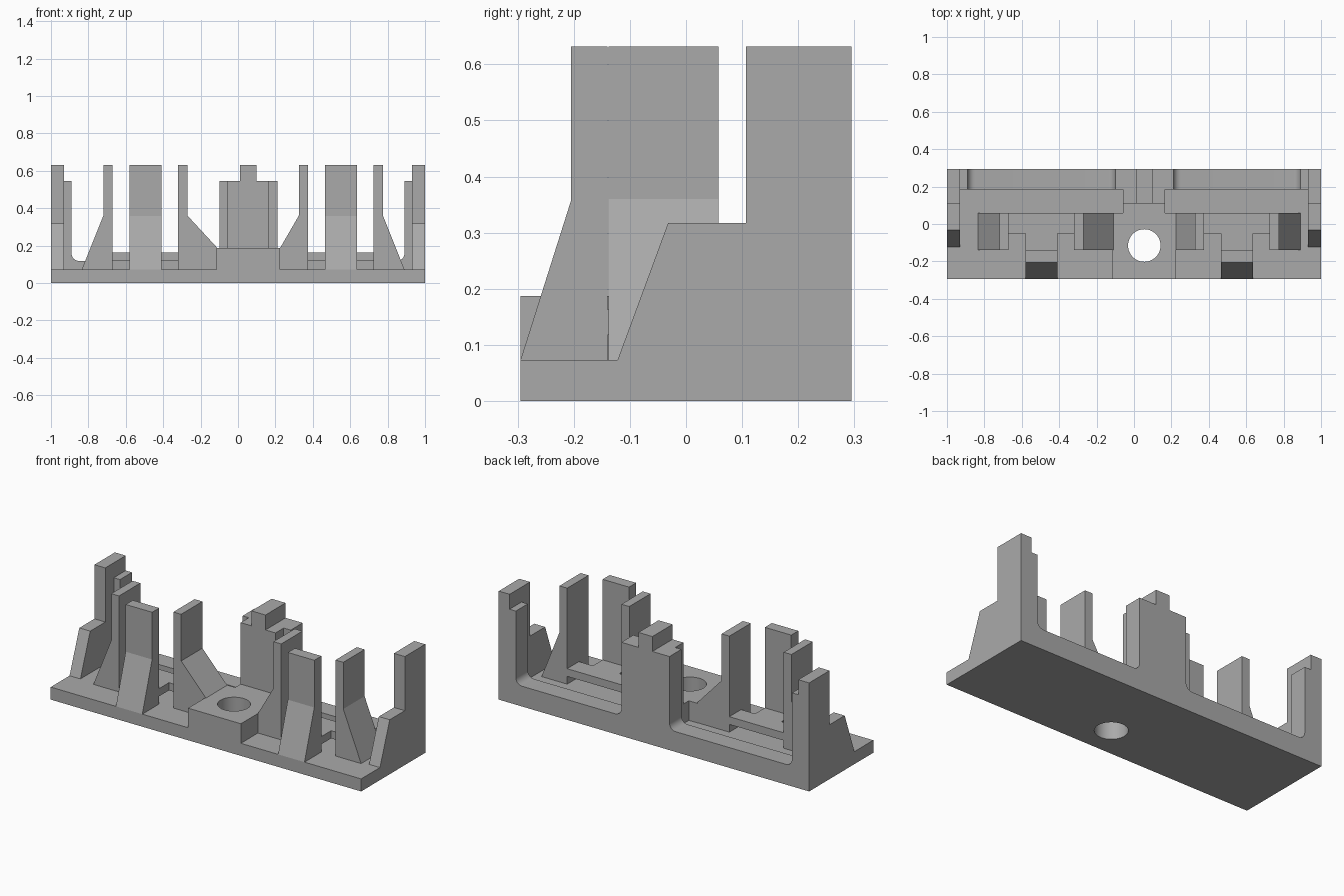
import bpy
import bmesh
from math import sin, cos, pi
from mathutils import Vector

if "Cube" in bpy.data.objects:
    bpy.data.objects.remove(bpy.data.objects["Cube"], do_unlink=True)

grey = bpy.data.materials.new("plain_grey")
grey.use_nodes = True
grey.diffuse_color = (0.4, 0.4, 0.4, 1)
grey.node_tree.nodes["Principled BSDF"].inputs["Base Color"].default_value = (0.4, 0.4, 0.4, 1)

MID = 0.055      # middle of the central post
BASE = 0.073     # base thickness
TOP = 0.632      # height of the tall posts
BACK = 0.295     # half depth


def prism(name, outline, axis, lo, hi):
    """Extrude a 2D outline along an axis; the outline uses the other two axes in order."""
    bm = bmesh.new()

    def place(p, t):
        co = list(p)
        co.insert("xyz".index(axis), t)
        return Vector(co)

    face = bm.faces.new([bm.verts.new(place(p, lo)) for p in outline])
    grown = bmesh.ops.extrude_face_region(bm, geom=[face])["geom"]
    move = place((0, 0), hi - lo)
    bmesh.ops.translate(bm, vec=move, verts=[g for g in grown if isinstance(g, bmesh.types.BMVert)])
    bmesh.ops.recalc_face_normals(bm, faces=bm.faces)
    mesh = bpy.data.meshes.new(name)
    bm.to_mesh(mesh)
    bm.free()
    mesh.materials.append(grey)
    obj = bpy.data.objects.new(name, mesh)
    bpy.context.collection.objects.link(obj)
    return obj


def box(name, x, y, z):
    return prism(name, [(x[0], y[0]), (x[1], y[0]), (x[1], y[1]), (x[0], y[1])], "z", *z)


def fillet(x, side, z=0.118, r=0.04):
    """Rounded inner corner running down from a wall at x onto a floor on the given side."""
    return [(x + side * r * (1 - cos(a)), z + r * (1 - sin(a)))
            for a in (i * pi / 16 for i in range(9))]


def smooth(obj):
    bpy.ops.object.select_all(action="DESELECT")
    obj.select_set(True)
    bpy.context.view_layer.objects.active = obj
    bpy.ops.object.shade_smooth_by_angle(angle=0.5)


# Base plate and raised screw block, both pierced by the screw hole
base = box("base_plate", (-1, 1), (-BACK, BACK), (0, BASE))
block = prism("screw_block",
              [(-0.115, -BACK), (0.225, -BACK), (0.225, 0.06), (0.165, 0.06),
               (0.165, 0.11), (-0.06, 0.11), (-0.06, 0.06), (-0.115, 0.06)],
              "z", BASE, 0.187)
ring = [(MID + 0.087 * cos(i * pi / 24), -0.115 + 0.087 * sin(i * pi / 24)) for i in range(48)]
cutter = prism("hole_cutter", ring, "z", -0.1, 0.5)
cutter.hide_render = True
for obj in (base, block):
    cut = obj.modifiers.new("screw_hole", "BOOLEAN")
    cut.operation = "DIFFERENCE"
    cut.solver = "EXACT"
    cut.object = cutter
    bpy.context.view_layer.objects.active = obj
    bpy.ops.object.modifier_apply(modifier=cut.name)
    smooth(obj)
bpy.data.objects.remove(cutter, do_unlink=True)

# Rear rail: low sill with rounded corners, rising into both ends and the centre
rail = [(-0.94, BASE), (-0.94, 0.545), (-0.89, 0.545)]
rail += fillet(-0.89, 1) + fillet(-0.1, -1)[::-1]
rail += [(-0.1, 0.545), (0.21, 0.545)]
rail += fillet(0.21, 1) + fillet(0.89, -1)[::-1]
rail += [(0.89, 0.545), (0.94, 0.545), (0.94, BASE)]
smooth(prism("rear_rail", rail, "y", 0.185, BACK))

# Central post with its taller spine
box("center_post", (-0.06, 0.165), (0.11, 0.19), (BASE, 0.545))
box("center_spine", (0.01, 0.1), (0.11, BACK), (0.5, TOP))

# End walls
wall = [(-0.122, BASE), (-0.032, 0.317), (0.107, 0.317), (0.107, TOP), (BACK, TOP), (BACK, BASE)]
for side, lo, hi in (("right", -1, -0.93), ("left", 0.93, 1)):
    prism(side + "_end_wall", wall, "x", lo, hi)

# Two clip stations: front post, two braced ribs and a bridge between them
front = [(-BACK, BASE), (-0.205, 0.357), (-0.205, TOP), (-0.14, TOP), (-0.14, BASE)]
for side, c, out, inner_run in (("right", -0.495, -1, 0.16), ("left", 0.55, 1, 0.1)):
    prism(side + "_front_post", front, "x", c - 0.085, c + 0.085)
    for label, d, foot in (("outer", out, (0.115, BASE)), ("inner", -out, (inner_run, 0.187))):
        near, far = c + d * 0.175, c + d * 0.225
        rib = [(near, BASE), (near, TOP), (far, TOP), (far, 0.36), (far + d * foot[0], foot[1])]
        if label == "inner":
            rib.append((far + d * foot[0], BASE))
        prism(f"{side}_{label}_rib", rib, "y", -0.138, 0.058)
    bridge = [(c - 0.175, 0.058), (c - 0.175, -0.05), (c - 0.085, -0.05), (c - 0.085, -0.14),
              (c + 0.085, -0.14), (c + 0.085, -0.05), (c + 0.175, -0.05), (c + 0.175, 0.058)]
    prism(side + "_bridge", bridge, "z", 0.118, 0.163)
